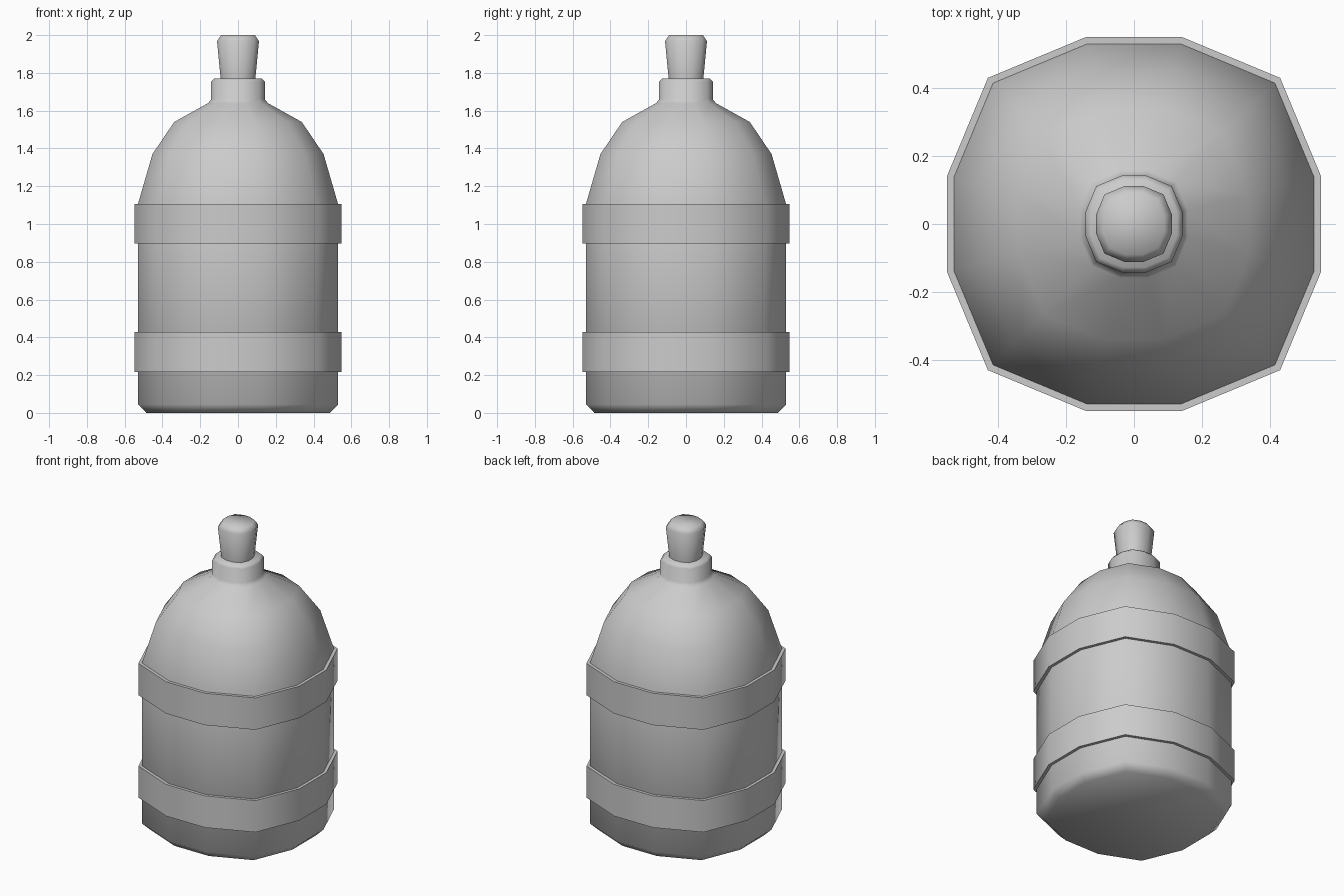
import bpy, bmesh, math

if "Cube" in bpy.data.objects:
    bpy.data.objects.remove(bpy.data.objects["Cube"])

# Unit cross-section: a twelve-sided rounded square (half-width 1)
QUARTER = [(1.0, 0.258), (0.782, 0.782), (0.258, 1.0)]
SECTION = []
for k in range(4):
    c, s = round(math.cos(k * math.pi / 2)), round(math.sin(k * math.pi / 2))
    SECTION += [(x * c - y * s, x * s + y * c) for x, y in QUARTER]


def loft(name, profile, closed=False):
    """Sweep (half_width, z) profile around the section; cap ends or close the loop."""
    bm = bmesh.new()
    rings = [[bm.verts.new((x * r, y * r, z)) for x, y in SECTION] for r, z in profile]
    pairs = list(zip(rings, rings[1:]))
    if closed:
        pairs.append((rings[-1], rings[0]))
    else:
        bm.faces.new(rings[0][::-1])
        bm.faces.new(rings[-1])
    n = len(SECTION)
    for a, b in pairs:
        for i in range(n):
            j = (i + 1) % n
            bm.faces.new((a[i], a[j], b[j], b[i]))
    bmesh.ops.recalc_face_normals(bm, faces=bm.faces)
    mesh = bpy.data.meshes.new(name)
    bm.to_mesh(mesh)
    bm.free()
    obj = bpy.data.objects.new(name, mesh)
    bpy.context.collection.objects.link(obj)
    bpy.ops.object.select_all(action='DESELECT')
    obj.select_set(True)
    bpy.context.view_layer.objects.active = obj
    bpy.ops.object.shade_smooth_by_angle(angle=math.radians(60))
    return obj


# Bottle body with chamfered base, domed shoulder and short neck
loft("bottle_body", [
    (0.485, 0.0), (0.53, 0.045), (0.53, 1.105), (0.453, 1.37), (0.338, 1.54),
    (0.158, 1.64), (0.142, 1.66), (0.142, 1.753), (0.127, 1.77)])

# Two raised bands around the body
for name, z0, z1 in (("lower_band", 0.217, 0.427), ("upper_band", 0.896, 1.107)):
    loft(name, [(0.525, z0), (0.549, z0), (0.549, z1), (0.525, z1)], closed=True)

# Tapered stopper
loft("stopper", [(0.09, 1.72), (0.092, 1.77), (0.111, 1.968), (0.09, 2.0)])
